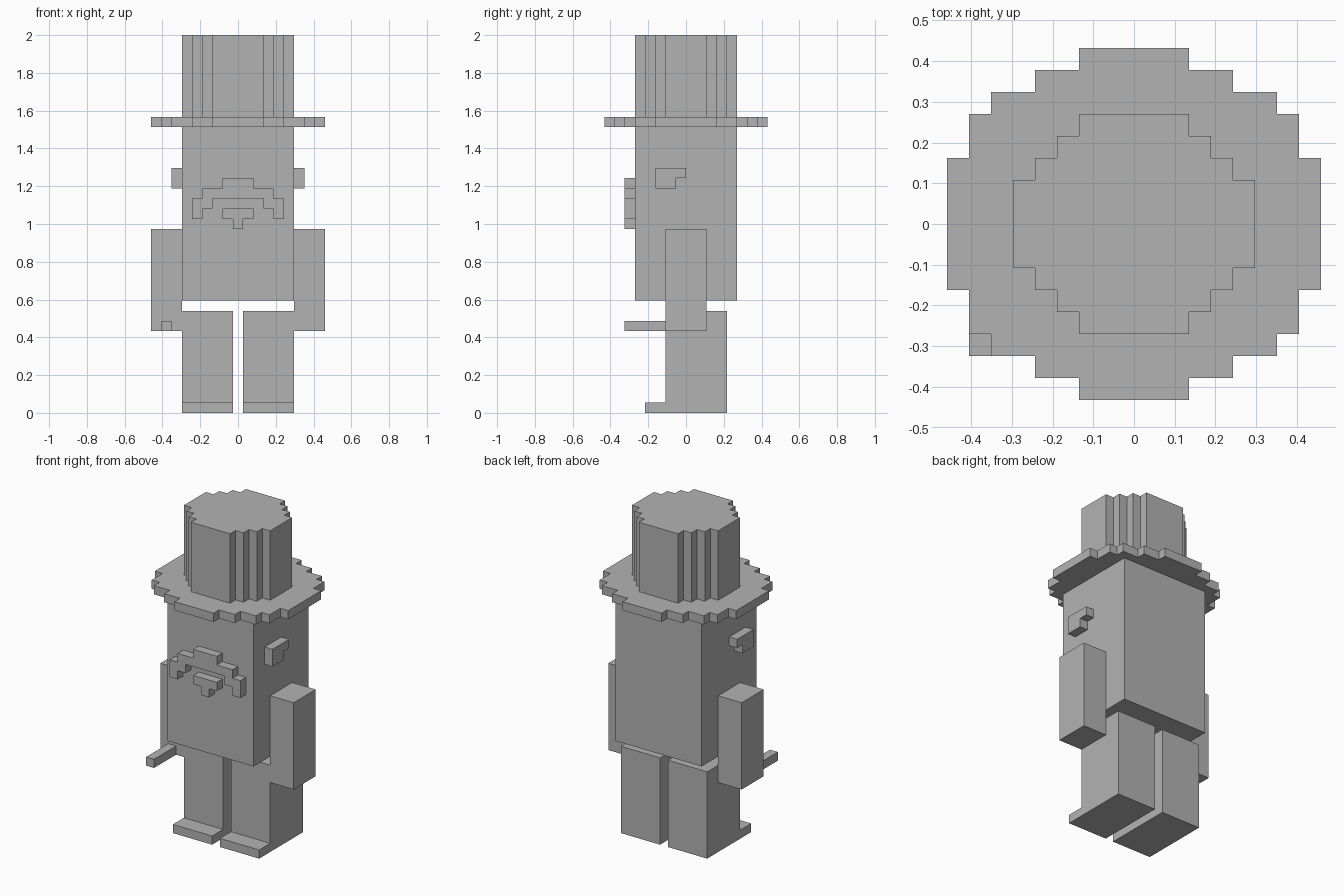
import bpy
import bmesh
from mathutils import Vector

U = 2 / 37  # size of one block

cube = bpy.data.objects.get("Cube")
if cube:
    bpy.data.objects.remove(cube, do_unlink=True)

grey = bpy.data.materials.new("plain grey")
grey.use_nodes = True
colour = (0.45, 0.45, 0.45, 1)
grey.diffuse_color = colour
grey.node_tree.nodes["Principled BSDF"].inputs["Base Color"].default_value = colour


def prism(name, outline, axis, start, end):
    """Extrude an outline (in blocks) along an axis; the other axes keep x, y, z order."""
    bm = bmesh.new()
    verts = []
    for a, b in outline:
        p = [a, b]
        p.insert(axis, start)
        verts.append(bm.verts.new(Vector(p) * U))
    face = bm.faces.new(verts)
    move = Vector((0, 0, 0))
    move[axis] = (end - start) * U
    grown = bmesh.ops.extrude_face_region(bm, geom=[face], use_keep_orig=True)
    new = [g for g in grown["geom"] if isinstance(g, bmesh.types.BMVert)]
    bmesh.ops.translate(bm, verts=new, vec=move)
    bmesh.ops.recalc_face_normals(bm, faces=bm.faces)
    mesh = bpy.data.meshes.new(name)
    bm.to_mesh(mesh)
    bm.free()
    mesh.materials.append(grey)
    obj = bpy.data.objects.new(name, mesh)
    bpy.context.collection.objects.link(obj)
    return obj


def box(name, x, y, z):
    rect = [(x[0], y[0]), (x[1], y[0]), (x[1], y[1]), (x[0], y[1])]
    return prism(name, rect, 2, *z)


def mirrored(half):
    """Close a right-hand half outline with its mirror image in x."""
    return half + [(-a, b) for a, b in reversed(half)]


def stepped_disc(steps):
    """Stepped round outline from (half width, reach in y) pairs, widest first."""
    quarter, low = [], 0
    for width, reach in steps:
        if low:
            quarter.append((width, low))
        quarter.append((width, reach))
        low = reach
    return mirrored([(a, -b) for a, b in reversed(quarter)] + quarter)


# Hat
prism("hat_brim", stepped_disc([(8.5, 3), (7.5, 5), (6.5, 6), (4.5, 7), (2.5, 8)]), 2, 28, 29)
prism("hat_crown", stepped_disc([(5.5, 2), (4.5, 3), (3.5, 4), (2.5, 5)]), 2, 29, 37)

# Head and body in one block
box("body", (-5.5, 5.5), (-5, 5), (11, 28))

# Moustache and mouth on the front
prism("moustache", mirrored([
    (2.5, 21), (2.5, 20), (3.5, 20), (3.5, 19), (4.5, 19), (4.5, 21),
    (3.5, 21), (3.5, 22), (1.5, 22), (1.5, 23)]), 1, -6, -5)
prism("mouth", mirrored([(0.5, 18), (0.5, 19), (1.5, 19), (1.5, 20)]), 1, -6, -5)

# Ears, arms, legs and feet on both sides
ear = [(-3, 22), (-1, 22), (-1, 23), (0, 23), (0, 24), (-3, 24)]
leg = [(-4, 0), (4, 0), (4, 10), (-2, 10), (-2, 1), (-4, 1)]
arm = [(-2, 8), (2, 8), (2, 18), (-2, 18)]
for side, s in (("left", 1), ("right", -1)):
    prism(side + "_ear", ear, 0, 5.5 * s, 6.5 * s)
    prism(side + "_arm", arm, 0, 5.5 * s, 8.5 * s)
    prism(side + "_leg", leg, 0, 0.5 * s, 5.5 * s)

# Short stick held in the right hand
box("hand_stick", (-7.5, -6.5), (-6, -2), (8, 9))
